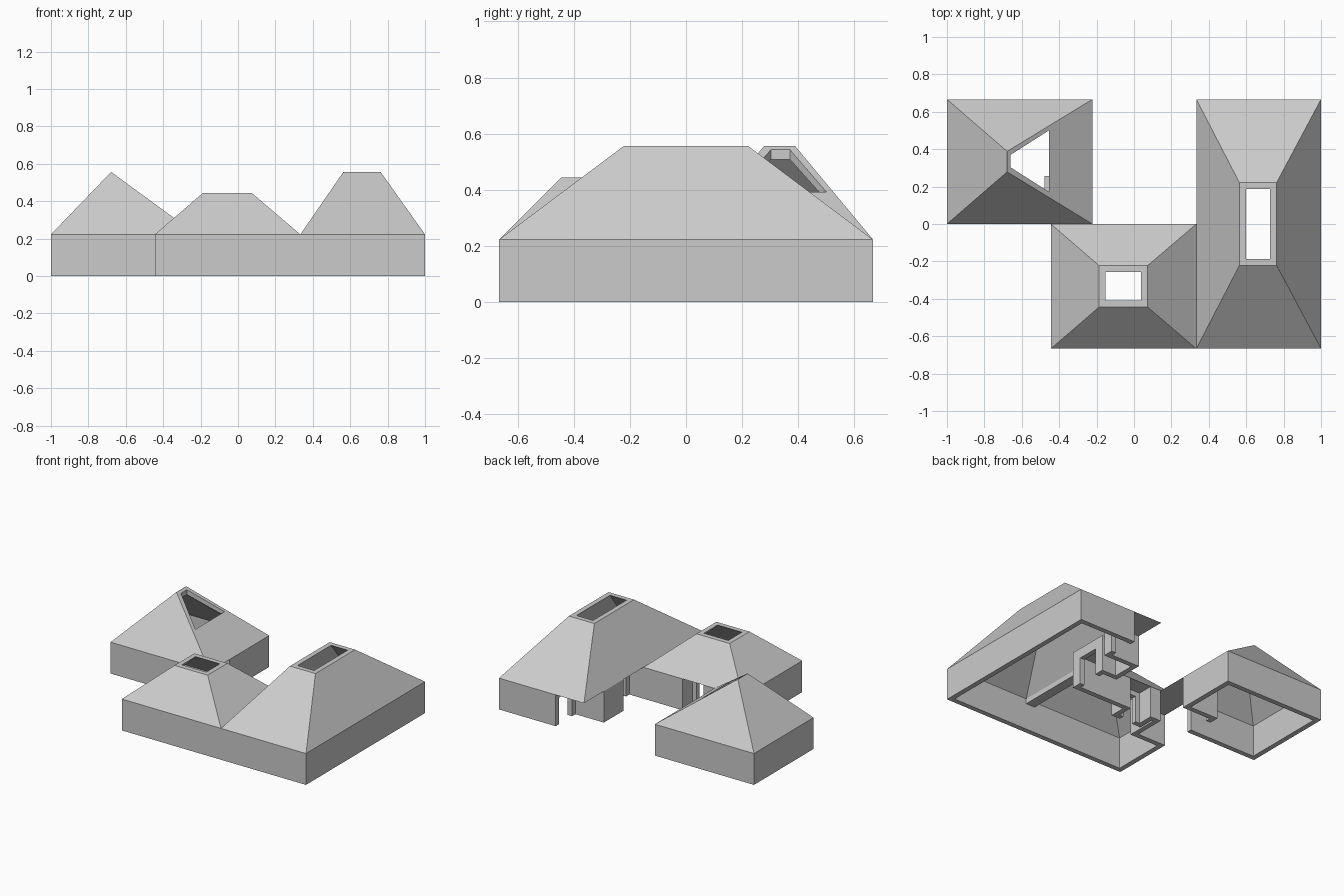
import bpy, bmesh

if "Cube" in bpy.data.objects:
    bpy.data.objects.remove(bpy.data.objects["Cube"])

U = 1 / 9          # planning module
T = 0.035          # wall and roof thickness
EAVE = 2 * U


def loft(name, rings):
    """Closed solid through rectangles given as (x0, x1, y0, y1, z)."""
    bm = bmesh.new()
    loops = [[bm.verts.new(p) for p in ((a, c, z), (b, c, z), (b, d, z), (a, d, z))]
             for a, b, c, d, z in rings]
    bm.faces.new(loops[0][::-1])
    bm.faces.new(loops[-1])
    for lo, hi in zip(loops, loops[1:]):
        for i in range(4):
            j = (i + 1) % 4
            bm.faces.new((lo[i], lo[j], hi[j], hi[i]))
    bmesh.ops.recalc_face_normals(bm, faces=bm.faces)
    me = bpy.data.meshes.new(name)
    bm.to_mesh(me)
    bm.free()
    ob = bpy.data.objects.new(name, me)
    bpy.context.collection.objects.link(ob)
    return ob


def box(x0, x1, y0, y1, z0, z1):
    return loft("cutter", [(x0, x1, y0, y1, z0), (x0, x1, y0, y1, z1)])


def cut(ob, cutter):
    mod = ob.modifiers.new("cut", 'BOOLEAN')
    mod.operation, mod.solver, mod.object = 'DIFFERENCE', 'EXACT', cutter
    bpy.context.view_layer.update()
    deps = bpy.context.evaluated_depsgraph_get()
    me = bpy.data.meshes.new_from_object(ob.evaluated_get(deps))
    ob.modifiers.clear()
    ob.data = me
    bpy.data.objects.remove(cutter)


def house(name, plan, flat, peak, notches, doors, open_top=True):
    a, b, c, d = plan
    e, f, g, h = flat
    shell = loft(name, [(*plan, 0), (*plan, EAVE), (*flat, peak)])
    # inner room, following the walls and the roof slopes
    base = (a + T, b - T, c + T, d - T)
    rings = [(*base, -0.1), (*base, EAVE)]
    if open_top:
        top = (e + T, f - T, g + T, h - T)
        rings += [(*top, peak), (*top, peak + 0.1)]
    else:
        rings += [(e, f, g + 0.02, h - 0.02, peak - T)]
    room = loft("room", rings)
    # recessed porches under the eaves
    for x0, x1, y0, y1 in notches:
        cut(shell, box(x0, x1, y0, y1, -0.2, EAVE))
        cut(room, box(x0 - T, x1 + T, y0 - T, y1 + T, -0.2, EAVE + T))
    cut(shell, room)
    for x0, x1, y0, y1 in doors:
        cut(shell, box(x0, x1, y0, y1, -0.1, EAVE - T))
    return shell


# wide opening shared by the two joined houses
passage = (3 * U - 0.06, 3 * U + 0.06, -6 * U + T, -T)

# long house on the right
house("long_house", (3 * U, 9 * U, -6 * U, 6 * U), (0.563, 0.763, -2 * U, 2 * U), 5 * U,
      [(0.2, 5 * U, 4 * U, 0.8), (0.2, 4 * U, 0, 2 * U)],
      [(0.53, 0.62, 0.482, 0.628), (0.42, 0.5, 0.037, 0.187), passage])

# middle house in front
house("middle_house", (-4 * U, 3 * U, -6 * U, 0), (-0.187, 0.073, -4 * U, -2 * U), 4 * U,
      [(-0.6, -2 * U, -2 * U, 0.1), (-0.139, 0.028, -U, 0.1)],
      [(-0.106, -0.005, -0.17, -0.09), passage])

# detached house at the back left
back = house("back_house", (-9 * U, -2 * U, 0, 6 * U), (-0.679, -0.677, 0.278, 0.389), 5 * U,
             [(-4 * U, 0, -0.1, 2 * U)],
             [(-0.5, -0.42, 0.037, 0.187)], open_top=False)

# tapered skylight in its right roof slope
sky = box(-0.66, -0.455, 0, 1, 0.3, 0.8)
for v in sky.data.vertices:
    near = v.co.x < -0.6
    lo, hi = (0.303, 0.37) if near else (0.172, 0.5)
    v.co.y = lo if v.co.y < 0.5 else hi
cut(back, sky)
